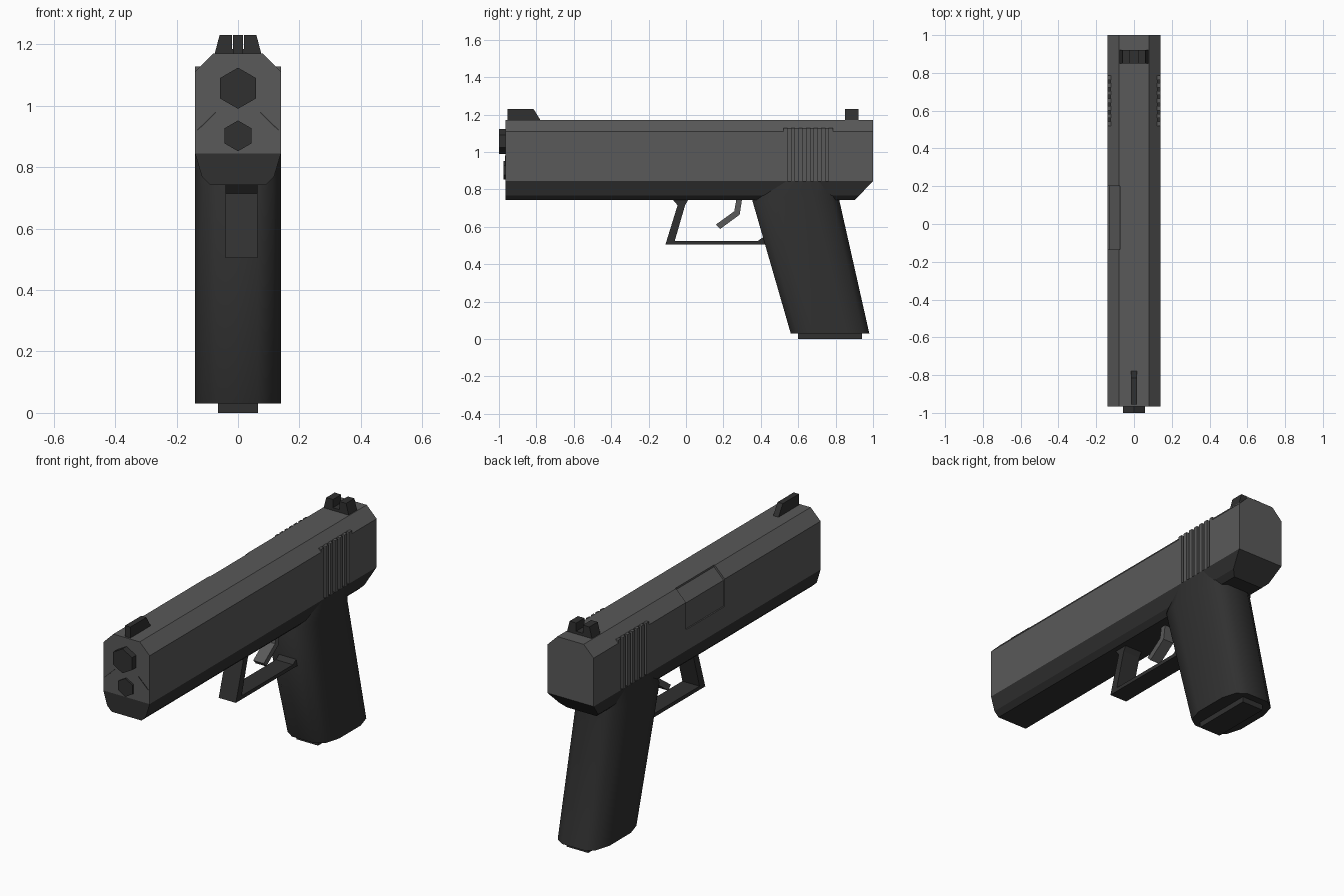
import bpy, math
from math import cos, sin, pi

if "Cube" in bpy.data.objects:
    bpy.data.objects.remove(bpy.data.objects["Cube"])


def material(name, v):
    m = bpy.data.materials.new(name)
    m.diffuse_color = (v, v, v, 1)
    m.use_nodes = True
    m.node_tree.nodes["Principled BSDF"].inputs["Base Color"].default_value = m.diffuse_color
    return m


STEEL = material("slide_grey", 0.10)
DARK = material("frame_black", 0.03)


def loft(name, rings, mat):
    """Closed solid through rings of equal point count."""
    n = len(rings[0])
    verts = [p for r in rings for p in r]
    faces = [tuple(range(n))[::-1], tuple(range(len(verts) - n, len(verts)))]
    for k in range(len(rings) - 1):
        for i in range(n):
            j = (i + 1) % n
            faces.append((k * n + i, k * n + j, k * n + n + j, k * n + n + i))
    me = bpy.data.meshes.new(name)
    me.from_pydata(verts, [], faces)
    ob = bpy.data.objects.new(name, me)
    bpy.context.collection.objects.link(ob)
    bpy.context.view_layer.objects.active = ob
    bpy.ops.object.select_all(action='DESELECT')
    ob.select_set(True)
    bpy.ops.object.mode_set(mode='EDIT')
    bpy.ops.mesh.select_all(action='SELECT')
    bpy.ops.mesh.normals_make_consistent(inside=False)
    bpy.ops.object.mode_set(mode='OBJECT')
    me.materials.append(mat)
    return ob


def along_y(name, xz, y0, y1, mat):
    return loft(name, [[(x, y, z) for x, z in xz] for y in (y0, y1)], mat)


def along_x(name, yz, x0, x1, mat):
    return loft(name, [[(x, y, z) for y, z in yz] for x in (x0, x1)], mat)


def box(name, x, y, z, mat):
    return along_y(name, [(x[0], z[0]), (x[1], z[0]), (x[1], z[1]), (x[0], z[1])], y[0], y[1], mat)


def cut(ob, cutter):
    cutter.hide_render = True
    mod = ob.modifiers.new("cut", 'BOOLEAN')
    mod.operation, mod.solver, mod.object = 'DIFFERENCE', 'EXACT', cutter
    bpy.context.view_layer.objects.active = ob
    bpy.ops.object.modifier_apply(modifier=mod.name)
    bpy.data.objects.remove(cutter)


def mirrored(half):
    return half + [(-x, z) for x, z in reversed(half)]


# Slide with chamfered top
slide = along_y("slide", mirrored([(0.14, 0.845), (0.14, 1.11), (0.08, 1.17)]), -0.965, 1.0, STEEL)

# Ejection port recess on the left
cut(slide, along_y("port_cutter", [(-0.2, 0.96), (-0.133, 0.96), (-0.133, 1.102), (-0.075, 1.16),
                                   (-0.075, 1.2), (-0.2, 1.2)], -0.135, 0.20, STEEL))

# Serrations: recess each side, then ribs
for side, tag in ((1, "right"), (-1, "left")):
    xs = sorted((side * 0.124, side * 0.2))
    cut(slide, box("serration_cutter", xs, (0.52, 0.785), (0.80, 1.127), STEEL))
    for i in range(7):
        y = 0.52 + i * 0.0405
        xs = sorted((side * 0.115, side * 0.14))
        box(f"serration_rib_{tag}_{i + 1}", xs, (y, y + 0.023), (0.845, 1.127), STEEL)

# Engraved lines on the slide nose
for s, tag in ((1, "right"), (-1, "left")):
    along_y("nose_line_" + tag, [(s * 0.073, 0.98), (s * 0.133, 0.922), (s * 0.131, 0.919), (s * 0.071, 0.977)],
            -0.967, -0.95, DARK)

# Barrel and guide rod, hexagonal
for name, z, r, y in (("barrel", 1.057, 0.067, -1.0), ("guide_rod", 0.902, 0.05, -0.976)):
    along_y(name, [(r * sin(i * pi / 3), z + r * cos(i * pi / 3)) for i in range(6)], y, -0.9, DARK)

# Sights
along_x("front_sight", [(-0.955, 1.16), (-0.955, 1.23), (-0.815, 1.23), (-0.772, 1.16)], -0.016, 0.016, DARK)
along_y("rear_sight", mirrored([(0.077, 1.165), (0.06, 1.23), (0.02, 1.23), (0.02, 1.185)]), 0.85, 0.922, DARK)

# Frame under the slide, raked at the rear
section = mirrored([(0.14, 0.845), (0.117, 0.768), (0.09, 0.742)])
loft("frame", [[(x, -0.965, z) for x, z in section],
               [(x, 1.0 - (0.845 - z) * 0.95, z) for x, z in section]], DARK)

# Grip: rounded section, slanted back
half = [(0.065, 0), (0.115, 0.08), (0.14, 0.28), (0.14, 0.72), (0.115, 0.92), (0.065, 1)]
grip = loft("grip", [[(x, a + (b - a) * t, z) for x, t in mirrored(half)]
                     for z, a, b in ((0.03, 0.56, 0.98), (0.74, 0.355, 0.82), (0.845, 0.43, 0.82))], DARK)
bpy.ops.object.shade_smooth_by_angle(angle=math.radians(50))

# Magazine base
box("magazine_base", (-0.065, 0.065), (0.60, 0.94), (0.0, 0.05), DARK)

# Trigger guard and trigger
along_x("guard_front", [(-0.075, 0.75), (-0.045, 0.715), (-0.11, 0.505), (-0.06, 0.525), (-0.005, 0.715),
                        (0.015, 0.75)], -0.04, 0.064, DARK)
along_x("guard_bottom", [(-0.11, 0.505), (0.46, 0.505), (0.46, 0.56), (0.42, 0.55), (0.385, 0.525),
                         (-0.06, 0.525)], -0.04, 0.064, DARK)
along_x("trigger", [(0.27, 0.75), (0.30, 0.75), (0.287, 0.665), (0.182, 0.588), (0.16, 0.612), (0.258, 0.683)],
        -0.02, 0.044, STEEL)
